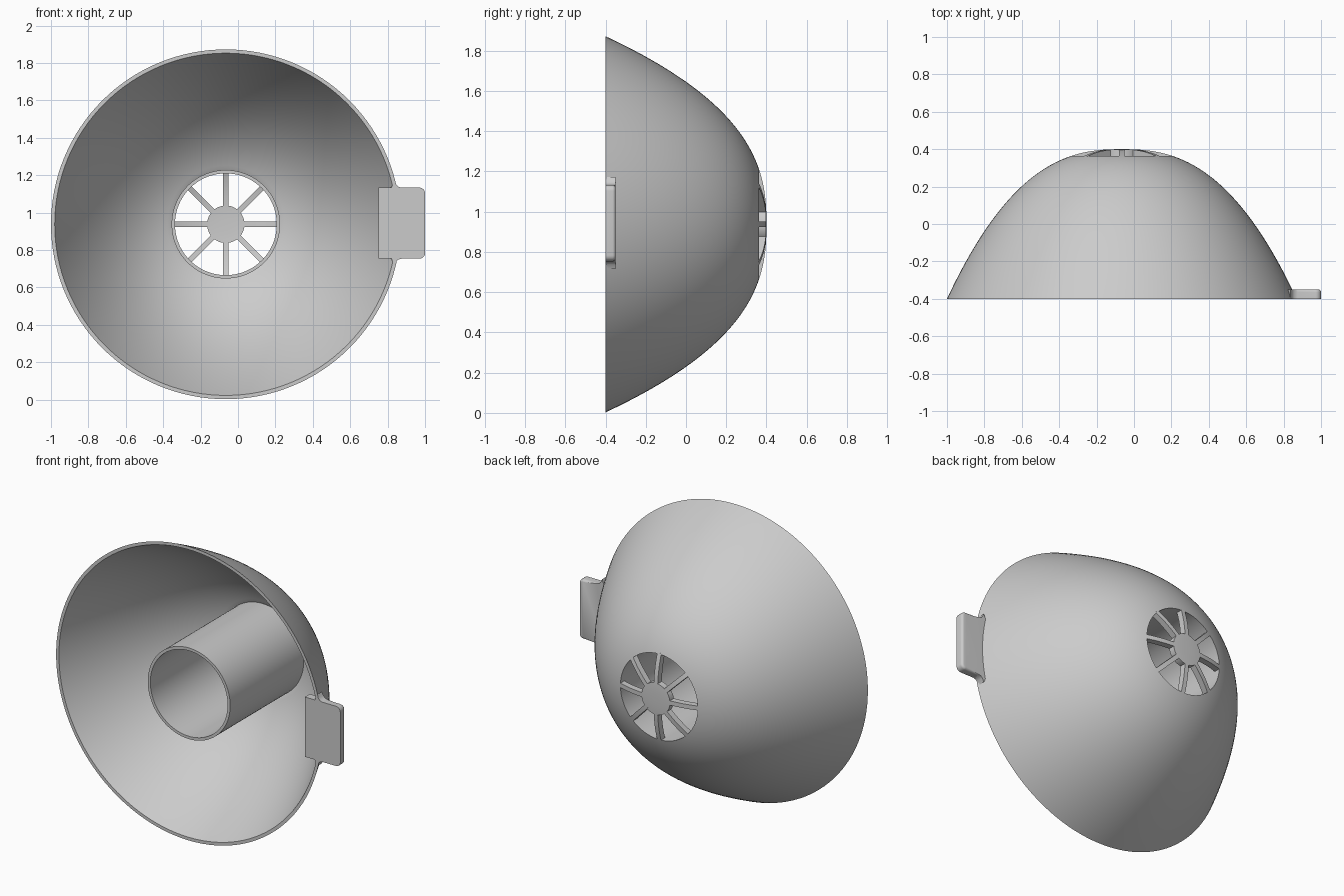
import bpy, bmesh, math
from mathutils import Vector

if "Cube" in bpy.data.objects:
    bpy.data.objects.remove(bpy.data.objects["Cube"], do_unlink=True)

CX, CZ = -0.065, 0.9375      # axis of the bowl
RIM, FRONT, BACK = 0.935, -0.4, 0.4
HOLE, TUBE, HUB = 0.272, 0.29, 0.1
WALL, GRILLE = 0.018, 0.04

grey = bpy.data.materials.new("light grey")
grey.use_nodes = True
colour = (0.6, 0.6, 0.6, 1)
grey.diffuse_color = colour
grey.node_tree.nodes["Principled BSDF"].inputs["Base Color"].default_value = colour


def dome(r):
    return BACK - (BACK - FRONT) * (r / RIM) ** 2.5


def finish(name, bm, angle=30):
    bmesh.ops.recalc_face_normals(bm, faces=bm.faces[:])
    mesh = bpy.data.meshes.new(name)
    bm.to_mesh(mesh)
    bm.free()
    mesh.materials.append(grey)
    obj = bpy.data.objects.new(name, mesh)
    bpy.context.collection.objects.link(obj)
    bpy.ops.object.select_all(action="DESELECT")
    obj.select_set(True)
    bpy.context.view_layer.objects.active = obj
    bpy.ops.object.shade_smooth_by_angle(angle=math.radians(angle))
    return obj


def revolve(name, profile, steps=128, closed=True):
    """Spin (radius, y) points around the bowl axis."""
    bm = bmesh.new()
    verts = [bm.verts.new((CX + r, y, CZ)) for r, y in profile]
    edges = [bm.edges.new(pair) for pair in zip(verts, verts[1:])]
    if closed:
        edges.append(bm.edges.new((verts[-1], verts[0])))
    bmesh.ops.spin(bm, geom=verts + edges, cent=(CX, 0, CZ), axis=(0, 1, 0),
                   angle=math.tau, steps=steps)
    bmesh.ops.remove_doubles(bm, verts=bm.verts[:], dist=1e-5)
    return finish(name, bm)


# Bowl wall and inner tube share one closed profile
COUNT = 40
radii = [HOLE + (RIM - HOLE) * i / COUNT for i in range(COUNT + 1)]
outer = [(r, dome(r)) for r in radii]
inner = []
for r, y in reversed(outer):
    slope = 2.5 * (BACK - FRONT) / RIM * (r / RIM) ** 1.5
    normal = Vector((slope, 1)).normalized()
    p = Vector((r, y)) - WALL * normal
    if p.y > FRONT + 0.01 and p.x > TUBE + 0.003:
        inner.append((p.x, p.y))
inner = [(RIM - 0.02, FRONT)] + inner + [(TUBE, dome(TUBE) - WALL)]
tube = [(TUBE, FRONT), (HOLE, FRONT)]
revolve("bowl_with_tube", outer + inner + tube)

# Hub of the vent grille, following the dome
hub_r = [HUB * i / 5 for i in range(6)]
revolve("vent_hub", [(r, dome(r)) for r in hub_r]
        + [(r, dome(r) - GRILLE) for r in reversed(hub_r)], 48, False)


# Curved spokes of the vent grille
def spoke(index):
    bm = bmesh.new()
    a = index * math.tau / 8
    along = Vector((math.cos(a), 0, math.sin(a)))
    side = Vector((-math.sin(a), 0, math.cos(a))) * 0.014
    rings = []
    for i in range(9):
        r = HUB - 0.01 + (HOLE + 0.016 - HUB) * i / 8
        base = Vector((CX, 0, CZ)) + along * r
        rings.append([bm.verts.new(base + side * s + Vector((0, dome(r) - d, 0)))
                      for s, d in ((-1, 0), (1, 0), (1, GRILLE), (-1, GRILLE))])
    for a_ring, b_ring in zip(rings, rings[1:]):
        for k in range(4):
            n = (k + 1) % 4
            bm.faces.new((a_ring[k], a_ring[n], b_ring[n], b_ring[k]))
    bm.faces.new(rings[0])
    bm.faces.new(rings[-1])
    finish("vent_spoke_%d" % (index + 1), bm)


for n in range(8):
    spoke(n)

# Side tab: mirrored outline with rounded corners and a small flare at the bowl
half = [(0.75, 0.19), (0.82, 0.19), (0.836, 0.228), (0.846, 0.206), (0.858, 0.194), (0.875, 0.19)]
for i in range(7):
    t = math.pi / 2 * (1 - i / 6)
    half.append((0.97 + 0.03 * math.cos(t), 0.16 + 0.03 * math.sin(t)))
outline = half + [(x, -z) for x, z in reversed(half)]
bm = bmesh.new()
face = bm.faces.new([bm.verts.new((x, FRONT, CZ + 0.006 + z)) for x, z in outline])
extruded = bmesh.ops.extrude_face_region(bm, geom=[face])["geom"]
bmesh.ops.translate(bm, vec=(0, 0.05, 0),
                    verts=[v for v in extruded if isinstance(v, bmesh.types.BMVert)])
back_edges = [e for e in bm.edges
              if all(v.co.y > FRONT + 0.04 and v.co.x > 0.87 for v in e.verts)]
bmesh.ops.bevel(bm, geom=back_edges, offset=0.015, segments=4, profile=0.5,
                affect="EDGES")
finish("side_tab", bm, 40)
